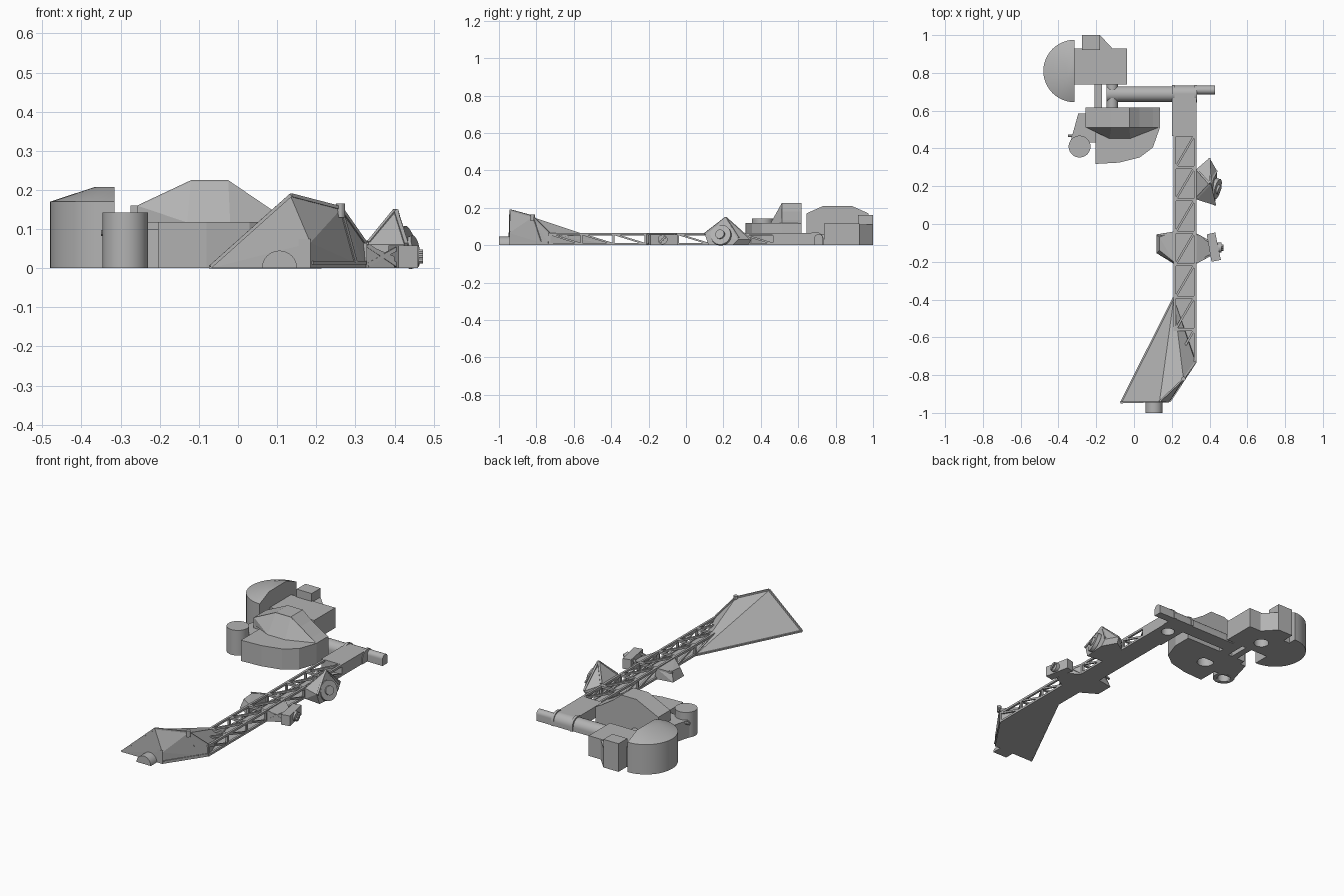
import bpy, bmesh, math
from mathutils import Vector

cube = bpy.data.objects.get("Cube")
if cube:
    bpy.data.objects.remove(cube, do_unlink=True)

grey = bpy.data.materials.new("plain_grey")
grey.use_nodes = True
grey.diffuse_color = (0.45, 0.45, 0.45, 1)
grey.node_tree.nodes["Principled BSDF"].inputs["Base Color"].default_value = (0.45, 0.45, 0.45, 1)


def finish(name, bm, smooth=False):
    bmesh.ops.recalc_face_normals(bm, faces=bm.faces)
    me = bpy.data.meshes.new(name)
    bm.to_mesh(me)
    bm.free()
    me.materials.append(grey)
    ob = bpy.data.objects.new(name, me)
    bpy.context.collection.objects.link(ob)
    if smooth:
        bpy.ops.object.select_all(action='DESELECT')
        ob.select_set(True)
        bpy.context.view_layer.objects.active = ob
        bpy.ops.object.shade_smooth_by_angle(angle=math.radians(30))
    return ob


def loft(name, rings, smooth=False):
    """Skin a stack of equal-length rings and cap both ends."""
    bm = bmesh.new()
    rows = [[bm.verts.new(p) for p in ring] for ring in rings]
    n = len(rows[0])
    for a, b in zip(rows, rows[1:]):
        for i in range(n):
            j = (i + 1) % n
            bm.faces.new((a[i], a[j], b[j], b[i]))
    bm.faces.new(rows[0])
    bm.faces.new(rows[-1])
    return finish(name, bm, smooth)


def prism(name, outline, top, bottom=0, smooth=False):
    return loft(name, [[(x, y, z) for x, y in outline] for z in (bottom, top)], smooth)


def box(name, x0, x1, y0, y1, z0, z1):
    return prism(name, [(x0, y0), (x1, y0), (x1, y1), (x0, y1)], z1, z0)


def hull(name, points):
    bm = bmesh.new()
    for p in points:
        bm.verts.new(p)
    res = bmesh.ops.convex_hull(bm, input=bm.verts)
    junk = {g for g in res["geom_interior"] + res["geom_unused"] if isinstance(g, bmesh.types.BMVert)}
    bmesh.ops.delete(bm, geom=list(junk), context='VERTS')
    bmesh.ops.dissolve_limit(bm, angle_limit=0.02, verts=bm.verts, edges=bm.edges)
    return finish(name, bm)


def rod(name, a, b, r, sides=24):
    a, b = Vector(a), Vector(b)
    turn = (b - a).to_track_quat('Z', 'Y')
    ring = [turn @ Vector((r * math.cos(t), r * math.sin(t), 0))
            for t in (math.tau * (i + .5) / sides for i in range(sides))]
    return loft(name, [[p + a for p in ring], [p + b for p in ring]], sides > 8)


def arch(name, axis, c, r, start, end, spring=0):
    """Half-round bar resting on the ground, running along x or y."""
    prof = [(c + r, 0)] + [(c + r * math.cos(t), spring + r * math.sin(t))
                           for t in (math.pi * i / 16 for i in range(17))] + [(c - r, 0)]
    if not spring:
        prof = prof[1:-1]
    return loft(name, [[(s, u, z) if axis == 'x' else (u, s, z) for u, z in prof]
                       for s in (start, end)], True)


def drill(ob, x, y, r, depth):
    cut = rod("hole_cutter", (x, y, -.05), (x, y, depth), r)
    cut.hide_render = True
    cut.hide_set(True)
    mod = ob.modifiers.new("socket", 'BOOLEAN')
    mod.object = cut
    mod.solver = 'EXACT'


# Lattice boom
X0, X1, TOP, PITCH = .21, .33, .065, .1715
ys = [-.73 + PITCH * i for i in range(8)]
box("boom_floor", X0, X1, ys[0], ys[-1], 0, .008)
for x in (X0, X1 - .012):
    for z in (0, TOP - .012):
        box("boom_longeron", x, x + .012, ys[0], ys[-1], z, z + .012)
for y in ys:
    box("boom_cross_bar", X0, X1, y - .007, y + .007, TOP - .012, TOP)
    for x in (X0, X1 - .012):
        box("boom_upright", x, x + .012, y - .006, y + .006, 0, TOP)
for y0, y1 in zip(ys, ys[1:]):
    rod("boom_top_diagonal", (X0 + .01, y0, TOP - .007), (X1 - .01, y1, TOP - .007), .008, 4)
    for x in (X0 + .006, X1 - .006):
        rod("boom_side_diagonal", (x, y0, TOP - .006), (x, y1, .006), .007, 4)

# Boom root with cross shaft and clamps
root = box("boom_root", .2, .33, .465, .69, 0, TOP)
drill(root, .265, .6, .036, .05)
arch("root_knuckle", 'x', .69, .043, .2, .33, .022)
arch("shaft_thick", 'x', .688, .041, -.09, .2, .022)
arch("shaft_thin", 'x', .709, .023, .33, .43, .036)
arch("shaft_collar", 'x', .688, .043, -.145, -.085, .022)
for x in (.2, .32):
    arch("shaft_clamp", 'x', .69, .047, x, x + .014, .024)

# Tail fin at the end of the boom
A, B, C, D = (-.07, -.945, 0), (.185, -.945, 0), (.33, -.73, 0), (.21, -.39, 0)
P, Q, R = (.135, -.94, .183), (.262, -.82, .15), (.325, -.73, .06)
hull("tail_fin", [A, B, C, D, P, Q, R, (.185, -.945, .065), (.21, -.72, .065), (.21, -.4, .01)])
for a, b in ((P, Q), (Q, R), (A, P), (A, D), (Q, (.3, -.775, .01)), ((.19, -.94, .01), (.325, -.735, .01))):
    rod("tail_rail", Vector(a) + Vector((0, 0, .004)), Vector(b) + Vector((0, 0, .004)), .006, 4)
rod("tail_corner_pin", (.262, -.82, .13), (.262, -.82, .165), .012, 12)
arch("tail_spigot", 'y', .106, .045, -1, -.94)
box("tail_block", .155, .185, -.945, -.9, 0, .075)

# Small left wedge beside the boom
hull("left_wedge", [(.12, -.055, 0), (.12, -.155, 0), (.21, -.21, 0), (.21, -.04, 0),
                    (.21, -.04, .06), (.21, -.2, .06), (.135, -.07, .055), (.135, -.14, .05)])
rod("left_wedge_rail", (.125, -.06, .05), (.21, -.045, .058), .007, 4)

# Right side bracket with a boxed pod
hull("pod_bracket", [(.33, -.05, 0), (.33, -.21, 0), (.33, -.05, .06), (.33, -.21, .06),
                     (.4, -.1, 0), (.4, -.17, 0), (.4, -.1, .03), (.4, -.17, .03)])
for y, s in ((-.055, .04), (-.205, -.04)):
    for za, zb in ((.058, .008), (.008, .05)):
        rod("pod_strut", (.33, y, za), (.405, y - s, zb), .007, 4)
prism("pod", [(.385, -.055), (.43, -.045), (.46, -.19), (.41, -.2)], .058)
rod("pod_boss", (.44, -.125, .03), (.462, -.125, .03), .026)
for y, z in ((-.115, .04), (-.135, .02), (-.125, .03)):
    rod("pod_knob", (.455, y, z), (.473, y, z), .008, 8)

# Raised right bracket with a leaning dish
hull("dish_bracket", [(.33, .13, 0), (.33, .29, 0), (.33, .29, .06), (.33, .13, .06),
                      (.395, .21, .145), (.41, .21, .15), (.4, .35, .03), (.395, .33, 0),
                      (.44, .28, .03), (.43, .12, 0), (.425, .1, .06), (.44, .25, .0)])
top = (.402, .213, .147)
for end in ((.335, .14, .065), (.335, .285, .065), (.43, .1, .06), (.438, .28, .04), (.4, .345, .03)):
    rod("dish_rail", top, end, .007, 4)
rod("dish", (.425, .19, .05), (.444, .185, .056), .055)
rod("dish_hub", (.44, .185, .056), (.453, .18, .06), .025)

# Rear drum with a shallow tapered cap
CX, CY = -.315, .81


def half_ring(rx, ry, z):
    return [(CX + rx * math.cos(t), CY + ry * math.sin(t), z)
            for t in (math.pi * (.5 + i / 24) for i in range(25))]


loft("rear_drum", [half_ring(.165, .165, 0), half_ring(.165, .165, .17), half_ring(.05, .08, .208)], True)

# Rear housing
housing = box("rear_housing", -.315, -.037, .738, .928, 0, .115)
drill(housing, -.2, .83, .04, .07)
box("rear_block", -.275, -.18, .92, 1, 0, .16)
prism("rear_gusset", [(-.18, 1), (-.18, .92), (-.1, .92), (-.115, .93)], .11)

# Struts joining the rear and front housings
box("link_flat", -.208, -.17, .6, .75, 0, .06)
arch("link_round", 'y', -.115, .03, .6, .75, .03)

# Front housing: rounded base, tall ridge and sloping face
base = prism("front_base", [(-.205, .6), (-.205, .318), (-.08, .325), (.03, .352), (.1, .405),
                            (.137, .51), (.137, .6)], .118)
drill(base, -.1, .48, .045, .07)
ridge = [(-.258, 0), (-.258, .16), (-.12, .225), (-.025, .225), (.03, .18), (.1, .135), (.137, .115), (.137, 0)]
loft("front_ridge", [[(x, y, z) for x, z in ridge] for y in (.51, .618)])
hull("front_slope", [(x, .512, z) for x, z in ridge[1:7]]
     + [(-.255, .512, .117), (-.13, .452, .117), (-.02, .452, .117)])

# Side canister with its mounting
canister = rod("side_canister", (-.288, .41, 0), (-.288, .41, .143), .058, 32)
drill(canister, -.288, .41, .036, .06)
prism("canister_mount", [(-.295, .585), (-.2, .585), (-.2, .43), (-.335, .44)], .1)
rod("canister_pin", (-.35, .467, .09), (-.29, .467, .09), .008, 8)
